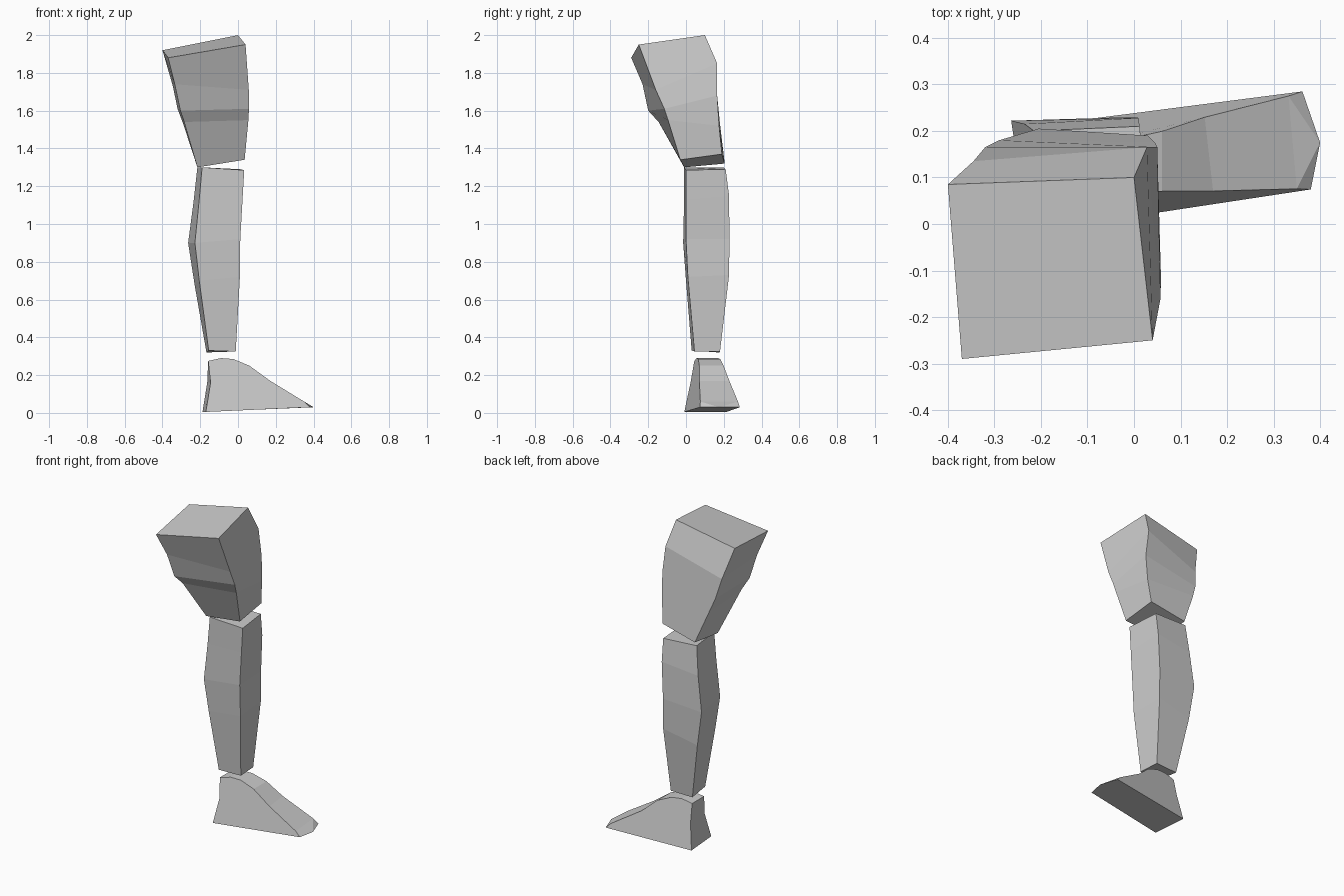
import bpy, bmesh

if "Cube" in bpy.data.objects:
    bpy.data.objects.remove(bpy.data.objects["Cube"])


def finish(bm, name):
    bmesh.ops.recalc_face_normals(bm, faces=bm.faces)
    mesh = bpy.data.meshes.new(name)
    bm.to_mesh(mesh)
    bm.free()
    obj = bpy.data.objects.new(name, mesh)
    bpy.context.collection.objects.link(obj)
    return obj


def loft(name, rings):
    """Bridge equal-length rings of points and cap both ends."""
    bm = bmesh.new()
    loops = [[bm.verts.new(p) for p in ring] for ring in rings]
    n = len(loops[0])
    for a, b in zip(loops, loops[1:]):
        for i in range(n):
            j = (i + 1) % n
            bm.faces.new((a[i], a[j], b[j], b[i]))
    bm.faces.new(loops[0])
    bm.faces.new(loops[-1])
    return finish(bm, name)


# Thigh: four corner edges running down (front left, front right, back right, back left)
thigh_edges = [
    [(-.37, -.29, 1.88), (-.335, -.23, 1.74), (-.305, -.20, 1.6), (-.285, -.145, 1.54), (-.215, -.01, 1.30)],
    [(.04, -.25, 1.95), (.057, -.16, 1.71), (.058, -.115, 1.61), (.055, -.095, 1.55), (.035, -.03, 1.34)],
    [(0, .10, 2.0), (.028, .165, 1.85), (.05, .165, 1.68), (.045, .175, 1.52), (.03, .19, 1.37)],
    [(-.40, .085, 1.92), (-.345, .135, 1.73), (-.32, .165, 1.61), (-.29, .18, 1.53), (-.205, .205, 1.32)],
]
loft("thigh", list(zip(*thigh_edges)))

# Shin: four corner edges in the same order
shin_edges = [
    [(-.19, -.01, 1.30), (-.205, -.01, 1.13), (-.228, -.015, .90), (-.205, 0, .70), (-.155, .03, .33)],
    [(.033, 0, 1.285), (.024, 0, 1.13), (.012, 0, .92), (.01, .01, .72), (-.012, .045, .325)],
    [(.012, .21, 1.29), (.01, .228, 1.15), (0, .23, .92), (0, .228, .73), (-.02, .18, .325)],
    [(-.215, .20, 1.30), (-.235, .215, 1.12), (-.264, .222, .90), (-.23, .215, .68), (-.167, .175, .32)],
]
loft("shin", list(zip(*shin_edges)))

# Foot: side profile (x, z) carried onto two sloping, slightly flared walls
profile = [(-.17, .005), (-.145, .16), (-.158, .275), (-.09, .29), (-.025, .285),
           (.06, .25), (.17, .17), (.35, .06), (.38, .03)]
front_wall = [(x, -.01 + .143 * (x + .17) + .19 * z, z) for x, z in profile]
back_wall = [(x - .018 * (z < .2), .215 + .1375 * (x + .17) - .19 * z, z) for x, z in profile]

bm = bmesh.new()
front = [bm.verts.new(p) for p in front_wall]
back = [bm.verts.new(p) for p in back_wall]
tip = bm.verts.new((.40, .175, .03))
for i in range(len(profile) - 1):
    bm.faces.new((front[i], front[i + 1], back[i + 1], back[i]))
# Blunt pointed toe
toe = bm.faces.get((front[-2], front[-1], back[-1], back[-2]))
bm.faces.remove(toe)
bm.faces.new((front[-2], front[-1], tip))
bm.faces.new((front[-2], tip, back[-2]))
bm.faces.new((back[-2], tip, back[-1]))
# Sole and side walls
bm.faces.new((front[0], front[-1], tip, back[-1], back[0]))
bm.faces.new(front)
bm.faces.new(back)
finish(bm, "foot")
